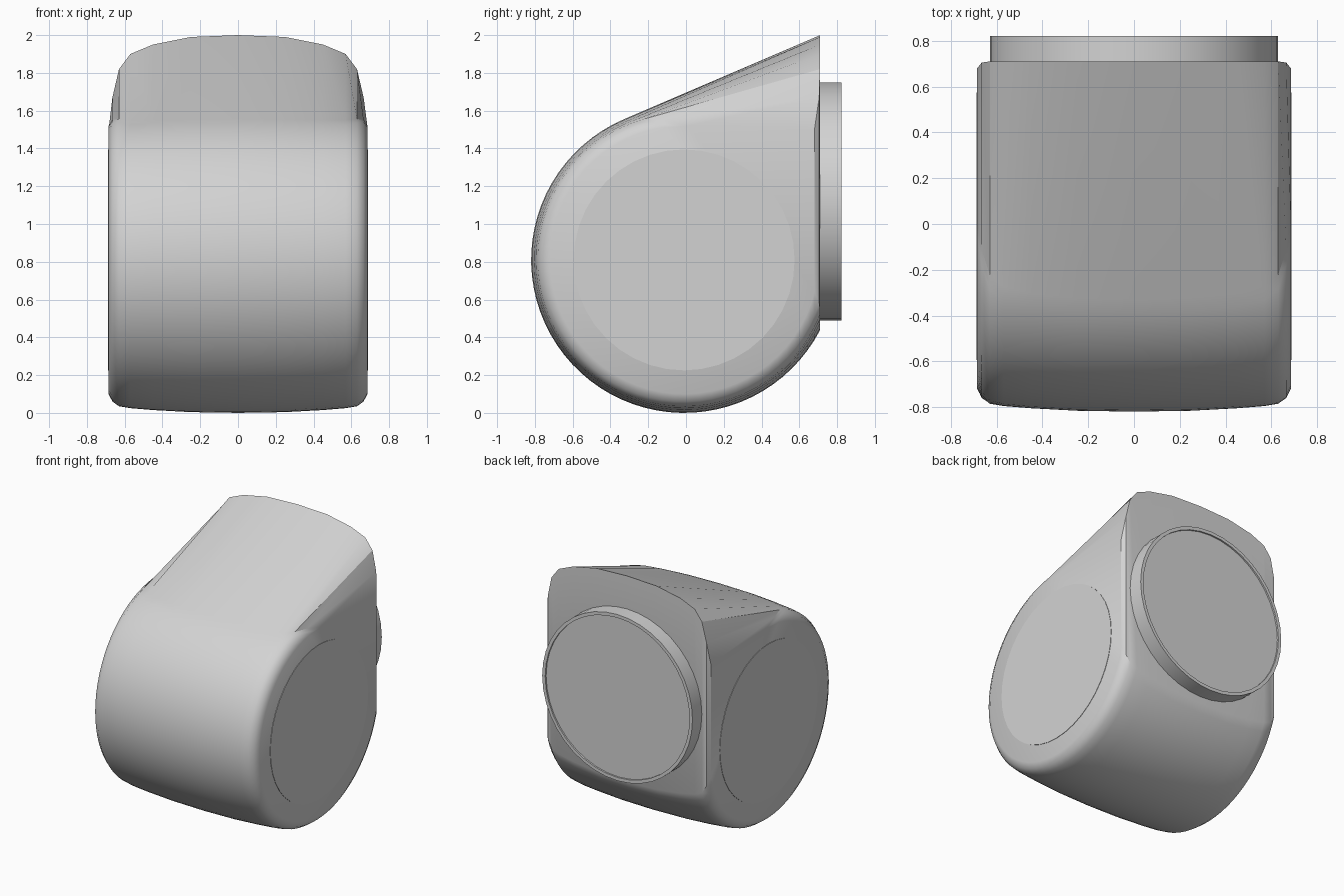
import bpy, bmesh, math
from mathutils import Matrix, Vector

cube = bpy.data.objects.get("Cube")
if cube:
    bpy.data.objects.remove(cube, do_unlink=True)

grey = bpy.data.materials.new("light grey")
grey.use_nodes = True
colour = (0.65, 0.65, 0.65, 1)
grey.diffuse_color = colour
grey.node_tree.nodes["Principled BSDF"].inputs["Base Color"].default_value = colour

CY, CZ, R = -0.01, 0.81, 0.81   # centre and radius of the round part


def finish(name, bm):
    bmesh.ops.recalc_face_normals(bm, faces=bm.faces)
    mesh = bpy.data.meshes.new(name)
    bm.to_mesh(mesh)
    bm.free()
    obj = bpy.data.objects.new(name, mesh)
    mesh.materials.append(grey)
    bpy.context.collection.objects.link(obj)
    bpy.ops.object.select_all(action='DESELECT')
    obj.select_set(True)
    bpy.context.view_layer.objects.active = obj
    bpy.ops.object.shade_smooth_by_angle(angle=math.radians(30))
    return obj


def teardrop(x, inset, top, back, steps=48):
    """Round outline with a straight line rising to a pointed top at the back."""
    r = R - inset
    dy, dz = back - CY, top - CZ
    start = math.atan2(dz, dy) + math.acos(r / math.hypot(dy, dz))
    end = 2 * math.pi - math.acos(dy / r)
    points = [Vector((x, back, top))]
    for i in range(steps + 1):
        a = start + (end - start) * i / steps
        points.append(Vector((x, CY + r * math.cos(a), CZ + r * math.sin(a))))
    return points


def bridge(bm, loops):
    for a, b in zip(loops, loops[1:]):
        for i in range(len(a)):
            j = (i + 1) % len(a)
            bm.faces.new((a[i], a[j], b[j], b[i]))


def turned(name, profile, matrix, sides):
    """Turn (radius, height) pairs around an axis and close both ends."""
    bm = bmesh.new()
    loops = []
    for r, h in profile:
        angles = [2 * math.pi * i / sides for i in range(sides)]
        loops.append([bm.verts.new(matrix @ Vector((r * math.cos(a), r * math.sin(a), h)))
                      for a in angles])
    bridge(bm, loops)
    bm.faces.new(loops[0])
    bm.faces.new(loops[-1])
    return finish(name, bm)


# Body: outlines across the width, as (x, inset, top height, back depth)
half = [(0, 0, 2.0, 0.71), (0.25, 0.004, 1.99, 0.71), (0.45, 0.015, 1.95, 0.71),
        (0.57, 0.025, 1.9, 0.71), (0.63, 0.035, 1.82, 0.71),
        (0.665, 0.06, 1.67, 0.705), (0.685, 0.1, 1.5, 0.68)]
sections = [(-s[0], *s[1:]) for s in reversed(half[1:])] + half
bm = bmesh.new()
loops = [[bm.verts.new(p) for p in teardrop(*s)] for s in sections]
bridge(bm, loops)
bm.faces.new(loops[0])
bm.faces.new(loops[-1])
finish("body", bm)

# Round side plates
for side, name in ((1, "left_side_plate"), (-1, "right_side_plate")):
    place = Matrix.Translation((0, CY, CZ)) @ Matrix.Rotation(side * math.pi / 2, 4, 'Y')
    turned(name, [(0.585, 0.68), (0.585, 0.688)], place, 40)

# Back disc with a thin raised rim
place = Matrix.Translation((0, 0, 1.12)) @ Matrix.Rotation(-math.pi / 2, 4, 'X')
turned("back_disc", [(0.63, 0.7), (0.63, 0.822), (0.605, 0.822), (0.605, 0.81)], place, 40)
